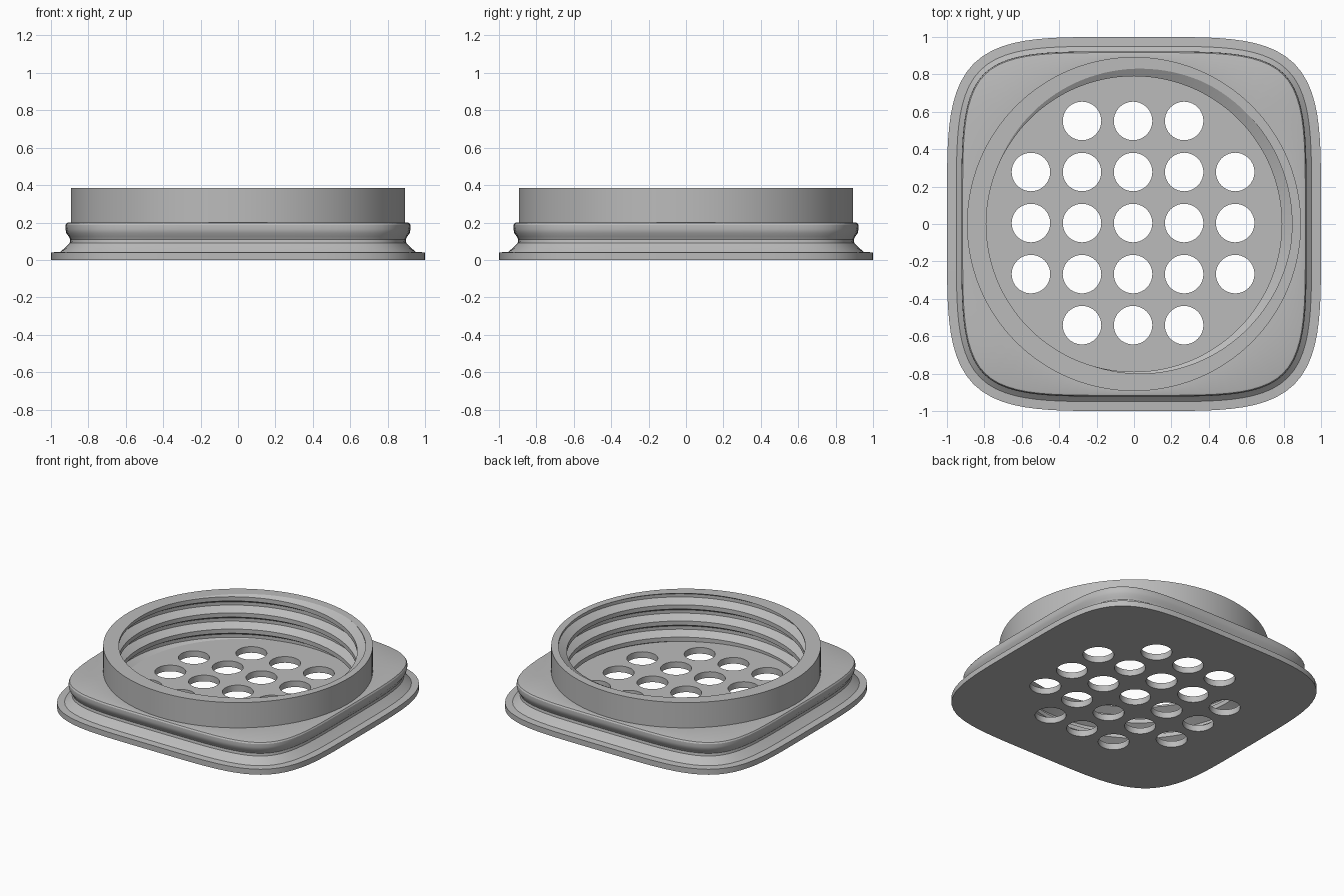
import bpy, bmesh, math

cube = bpy.data.objects.get("Cube")
if cube:
    bpy.data.objects.remove(cube)

SEG = 128
POWER = 4.5                                        # squareness of the base outline
FLOOR, DECK, TOP = 0.045, 0.2, 0.385
COLLAR = 0.893
CREST, ROOT, PITCH, START = 0.79, 0.845, 0.118, 0.317
THREAD = (-0.4, -0.13, 0.13, 0.4)                  # thread corners within one turn

bm = bmesh.new()


def skin(columns, closed=True):
    """Join columns of points into a sheet of quads."""
    cols = [[bm.verts.new(p) for p in col] for col in columns]
    if closed:
        cols.append(cols[0])
    for a, b in zip(cols, cols[1:]):
        for i in range(len(a) - 1):
            bm.faces.new((a[i], b[i], b[i + 1], a[i + 1]))


def cap(z):
    """Fill the flat area between all open edges at one height."""
    edges = [e for e in bm.edges if e.is_boundary
             and all(abs(v.co.z - z) < 1e-4 for v in e.verts)]
    bmesh.ops.triangle_fill(bm, edges=edges, use_beauty=True,
                            use_dissolve=False, normal=(0, 0, 1))


def base_point(angle, inset, z):
    """Point on the rounded-square outline, moved inwards along its normal."""
    c, s = math.cos(angle), math.sin(angle)
    r = (abs(c) ** POWER + abs(s) ** POWER) ** (-1 / POWER)
    nx = math.copysign(abs(c) ** (POWER - 1), c)
    ny = math.copysign(abs(s) ** (POWER - 1), s)
    length = math.hypot(nx, ny)
    return (r * c - inset * nx / length, r * s - inset * ny / length, z)


def tube(radius, z0, z1, x=0, y=0, seg=SEG):
    angles = [math.tau * i / seg for i in range(seg)]
    skin([[(x + radius * math.cos(a), y + radius * math.sin(a), z)
           for z in (z0, z1)] for a in angles])


def thread_point(angle, z):
    z = min(max(z, FLOOR), TOP)
    u = ((z - START) / PITCH - angle / math.tau) % 1
    u = min(u, 1 - u)
    blend = min(max((u - THREAD[2]) / (THREAD[3] - THREAD[2]), 0), 1)
    r = CREST + (ROOT - CREST) * blend
    return (r * math.cos(angle), r * math.sin(angle), z)


# Base: flat lip, concave neck and rounded bead (inset, height)
profile = [(0, 0), (0, 0.04), (0.05, 0.043), (0.075, 0.065), (0.1, 0.09),
           (0.103, 0.108), (0.095, 0.125), (0.082, 0.143), (0.077, 0.165),
           (0.078, 0.187), (0.084, 0.197), (0.093, DECK)]
skin([[base_point(math.tau * i / SEG, d, z) for d, z in profile]
      for i in range(SEG)])

# Collar: plain outer wall
tube(COLLAR, DECK, TOP)

# Collar: helical thread on the inner wall
skin([[thread_point(a, START + PITCH * (k + u + a / math.tau))
       for k in range(-4, 2) for u in THREAD]
      for a in (math.tau * i / SEG for i in range(SEG + 1))], closed=False)
bmesh.ops.remove_doubles(bm, verts=bm.verts, dist=1e-5)

# Drain holes: square pattern without its corners
for i in range(-2, 3):
    for j in range(-2, 3):
        if abs(i) + abs(j) < 4:
            tube(0.103, 0, FLOOR, i * 0.273 - 0.005, j * 0.273 + 0.005, 40)

# Underside, floor, deck and rim
for height in (0, FLOOR, DECK, TOP):
    cap(height)
bmesh.ops.recalc_face_normals(bm, faces=bm.faces)

mesh = bpy.data.meshes.new("threaded_drain_base")
bm.to_mesh(mesh)
bm.free()
drain = bpy.data.objects.new("threaded_drain_base", mesh)
bpy.context.collection.objects.link(drain)

grey = bpy.data.materials.new("plain grey")
grey.use_nodes = True
colour = (0.5, 0.5, 0.5, 1)
grey.diffuse_color = colour
grey.node_tree.nodes["Principled BSDF"].inputs["Base Color"].default_value = colour
mesh.materials.append(grey)

bpy.ops.object.select_all(action="DESELECT")
drain.select_set(True)
bpy.context.view_layer.objects.active = drain
bpy.ops.object.shade_smooth_by_angle(angle=math.radians(25))
